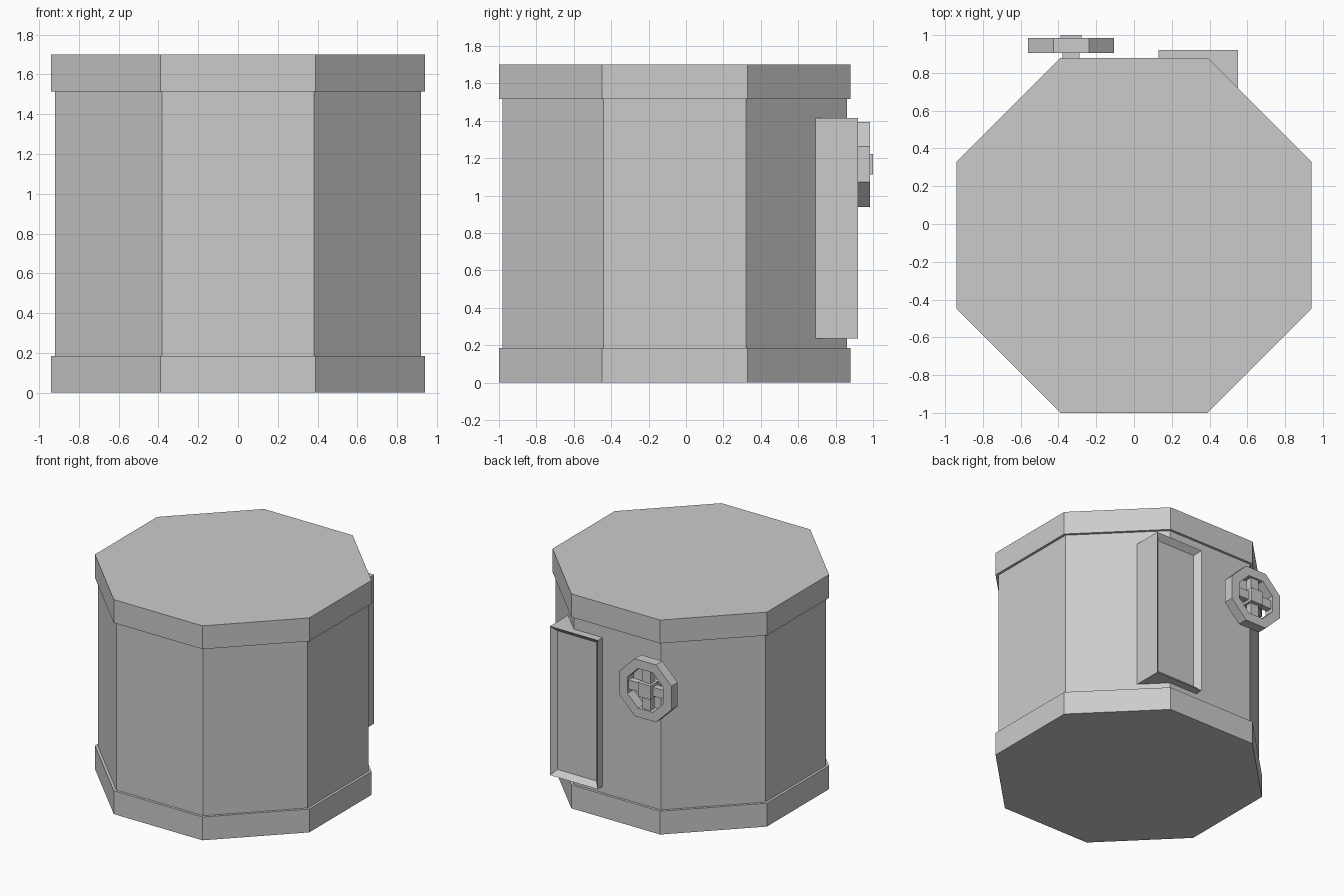
import bpy, bmesh, math

if "Cube" in bpy.data.objects:
    bpy.data.objects.remove(bpy.data.objects["Cube"])

CY = -0.06            # centre of the drum in y
WX, WZ = -0.333, 1.167  # centre of the hand wheel


def finish(name, bm):
    bmesh.ops.recalc_face_normals(bm, faces=bm.faces)
    me = bpy.data.meshes.new(name)
    bm.to_mesh(me)
    bm.free()
    ob = bpy.data.objects.new(name, me)
    bpy.context.collection.objects.link(ob)
    return ob


def octagon(apothem):
    r = apothem / math.cos(math.pi / 8)
    return [(r * math.cos((i + 0.5) * math.pi / 4), r * math.sin((i + 0.5) * math.pi / 4)) for i in range(8)]


def drum(name, apothem, z0, z1):
    bm = bmesh.new()
    lo, hi = ([bm.verts.new((x, y + CY, z)) for x, y in octagon(apothem)] for z in (z0, z1))
    bm.faces.new(lo)
    bm.faces.new(hi)
    for i in range(8):
        j = (i + 1) % 8
        bm.faces.new((lo[i], lo[j], hi[j], hi[i]))
    return finish(name, bm)


def box(name, x, y, z):
    bm = bmesh.new()
    bmesh.ops.create_cube(bm, size=1)
    for v in bm.verts:
        v.co = [a + (c + 0.5) * (b - a) for c, (a, b) in zip(v.co, (x, y, z))]
    return finish(name, bm)


def wheel_ring(name, outer, inner, y0, y1):
    bm = bmesh.new()
    loops = [[bm.verts.new((WX + x, y, WZ + z)) for x, z in octagon(a)]
             for a, y in ((outer, y0), (outer, y1), (inner, y1), (inner, y0))]
    for k in range(4):
        a, b = loops[k], loops[(k + 1) % 4]
        for i in range(8):
            j = (i + 1) % 8
            bm.faces.new((a[i], a[j], b[j], b[i]))
    return finish(name, bm)


# Eight-sided drum with a wider rim at each end
drum("body", 0.92, 0.1, 1.6)
drum("bottom_rim", 0.94, 0, 0.185)
drum("top_rim", 0.94, 1.515, 1.7)

# Door panel with a recessed face
bm = bmesh.new()
bmesh.ops.create_cube(bm, size=1)
for v in bm.verts:
    v.co = (0.34 + v.co.x * 0.42, 0.805 + v.co.y * 0.23, 0.825 + v.co.z * 1.18)
back = max(bm.faces, key=lambda f: f.calc_center_median().y)
bmesh.ops.inset_region(bm, faces=[back], thickness=0.057)
for v in back.verts:
    v.co.y -= 0.04
finish("door_panel", bm)

# Hand wheel: ring, cross spokes, hub and shaft
wheel_ring("wheel_ring", 0.2275, 0.157, 0.905, 0.985)
for sx, sz, name in ((0.175, 0.035, "wheel_spoke_horizontal"), (0.035, 0.175, "wheel_spoke_vertical")):
    box(name, (WX - sx, WX + sx), (0.92, 0.97), (WZ - sz, WZ + sz))
box("wheel_hub", (WX - 0.055, WX + 0.055), (0.905, 1.0), (WZ - 0.055, WZ + 0.055))
box("wheel_shaft", (WX - 0.045, WX + 0.045), (0.84, 0.91), (WZ - 0.045, WZ + 0.045))
